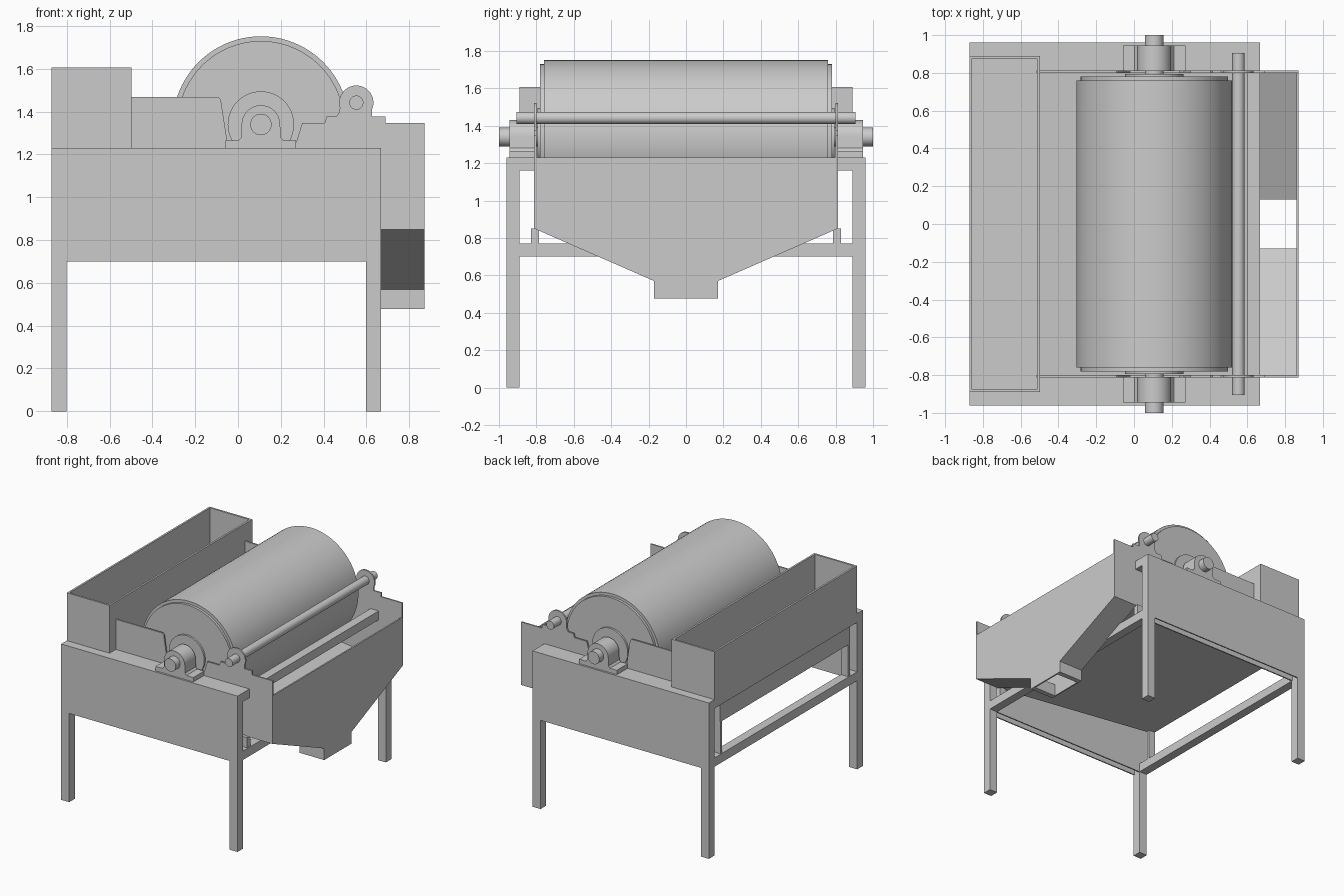
import bpy, bmesh, math
from mathutils import Vector

if "Cube" in bpy.data.objects:
    bpy.data.objects.remove(bpy.data.objects["Cube"])

grey = bpy.data.materials.new("machine_grey")
grey.diffuse_color = (0.6, 0.6, 0.6, 1)
grey.use_nodes = True
grey.node_tree.nodes["Principled BSDF"].inputs["Base Color"].default_value = grey.diffuse_color


def finish(name, bm, smooth=False):
    bmesh.ops.recalc_face_normals(bm, faces=bm.faces)
    mesh = bpy.data.meshes.new(name)
    bm.to_mesh(mesh)
    bm.free()
    mesh.materials.append(grey)
    ob = bpy.data.objects.new(name, mesh)
    bpy.context.collection.objects.link(ob)
    if smooth:
        bpy.ops.object.select_all(action='DESELECT')
        ob.select_set(True)
        bpy.context.view_layer.objects.active = ob
        bpy.ops.object.shade_smooth_by_angle(angle=math.radians(30))
    return ob


def box(name, x0, x1, y0, y1, z0, z1):
    bm = bmesh.new()
    bmesh.ops.create_cube(bm, size=1)
    for v in bm.verts:
        v.co = Vector((x0 + (v.co.x + .5) * (x1 - x0),
                       y0 + (v.co.y + .5) * (y1 - y0),
                       z0 + (v.co.z + .5) * (z1 - z0)))
    return finish(name, bm)


def prism(name, pts, a, b, axis, smooth=False):
    """Extrude an (x, z) outline along y, or a (y, z) outline along x."""
    bm = bmesh.new()
    place = (lambda p, d: (p[0], d, p[1])) if axis == 'y' else (lambda p, d: (d, p[0], p[1]))
    lo = [bm.verts.new(place(p, a)) for p in pts]
    hi = [bm.verts.new(place(p, b)) for p in pts]
    bm.faces.new(lo)
    bm.faces.new(hi[::-1])
    n = len(pts)
    for i in range(n):
        bm.faces.new((lo[i], lo[(i + 1) % n], hi[(i + 1) % n], hi[i]))
    return finish(name, bm, smooth)


def arc(cx, cz, r, a0, a1, n=24):
    return [(cx + r * math.cos(math.radians(a0 + (a1 - a0) * i / n)),
             cz + r * math.sin(math.radians(a0 + (a1 - a0) * i / n))) for i in range(n + 1)]


def cylinder(name, cx, cz, r, y0, y1, n=48):
    return prism(name, arc(cx, cz, r, 0, 360 * (n - 1) / n, n - 1), y0, y1, 'y', True)


AX, AZ = 0.107, 1.34         # drum axis
RX, RZ = 0.553, 1.442        # tie rod axis
L, R, E = -.872, .668, .872  # frame left, frame right, chute end

# Tank side plate: stepped top edge, shaft cut-out and round rod lug
side_outline = [(-.865, 1.23), (-.865, 1.02), (R, .85), (E, .85), (E, 1.347), (.69, 1.347),
                (.69, 1.378), (.625, 1.378), (.625, 1.41)]
side_outline += arc(RX, RZ, .08, -15, 195)
side_outline += [(.475, 1.40), (.46, 1.378), (.415, 1.378), (.405, 1.347), (.30, 1.347),
                 (.27, 1.25), (.24, 1.20), (-.02, 1.20), (-.05, 1.26), (-.08, 1.455),
                 (-.092, 1.468), (-.515, 1.468), (-.515, 1.23)]

# Bearing housing: round top on a foot with flared lower corners
housing = ([(AX - .105, 1.265), (AX + .105, 1.265), (AX + .092, 1.28)]
           + arc(AX, AZ, .09, 0, 180) + [(AX - .092, 1.28)])

# Parts repeated at the front and back
for s, end in ((-1, "front"), (1, "back")):
    def y(v):
        return s * v
    for x, side in ((L, "left"), (R - .07, "right")):
        box(f"{end}_{side}_leg", x, x + .07, y(.89), y(.96), 0, 1.225)
    # Side panel is a folded sheet, open underneath
    box(f"{end}_side_panel", L, R, y(.95), y(.96), .70, 1.23)
    box(f"{end}_side_inner_panel", L + .07, R - .07, y(.89), y(.90), .70, 1.16)
    box(f"{end}_top_flange", L, R, y(.81), y(.95), 1.16, 1.23)
    box(f"{end}_right_post", .60, .66, y(.785), y(.83), .77, .85)
    box(f"{end}_left_post", -.865, -.805, y(.785), y(.808), .77, 1.03)
    prism(f"{end}_tank_side", side_outline, y(.80), y(.812), 'y', True)
    cylinder(f"{end}_shaft_seal", AX, AZ, .155, y(.78), y(.795))
    box(f"{end}_bearing_base", AX - .165, AX + .165, y(.81), y(.945), 1.23, 1.265)
    prism(f"{end}_bearing_housing", housing, y(.81), y(.945), 'y', True)
    cylinder(f"{end}_drum_cap", AX, AZ, .39, y(.755), y(.78), 96)
    # Sloped floor and outlet wall of the discharge chute
    prism(f"{end}_chute_slope", [(y(.81), .85), (y(.17), .57), (y(.13), .57), (y(.13), .575),
                                 (y(.81), .865)], .665, .865, 'x')
    box(f"{end}_outlet_wall", .668, .865, y(.13), y(.17), .478, .572)

# Cross beams of the frame
for x, side in ((L, "left"), (R - .07, "right")):
    box(f"{side}_lower_beam", x, x + .07, -.89, .89, .70, .77)
    box(f"{side}_upper_beam", x, x + .07, -.81, .81, 1.16, 1.23)

# Drum, shaft and tie rod
cylinder("drum", AX, AZ, .412, -.76, .76, 96)
cylinder("shaft", AX, AZ, .05, -1, 1, 32)
cylinder("tie_rod", RX, RZ, .033, -.905, .905, 32)

# Tank floor and left wall
prism("tank_floor", [(-.865, 1.02), (R, .85), (R, .862), (-.865, 1.032)], -.805, .805, 'y')
box("tank_left_wall", -.865, -.853, -.805, .805, 1.02, 1.23)

# Chute end wall and inner wall
taper = [(-.17, .478), (.17, .478), (.17, .57), (.81, .85)]
prism("chute_end_wall", taper + [(.81, 1.23), (-.81, 1.23), (-.81, .85), (-.17, .57)],
      .86, E, 'x')
prism("chute_inner_wall", taper + [(-.81, .85), (-.17, .57)], .658, R, 'x')

# Open feed box
box("feed_box_floor", L, -.5, -.89, .89, 1.23, 1.245)
for s, end in ((-1, "front"), (1, "back")):
    box(f"feed_box_{end}_wall", L, -.498, s * .875, s * .89, 1.23, 1.607)
box("feed_box_left_wall", L, L + .015, -.875, .875, 1.23, 1.607)
box("feed_box_right_wall", -.513, -.498, -.875, .875, 1.23, 1.607)
